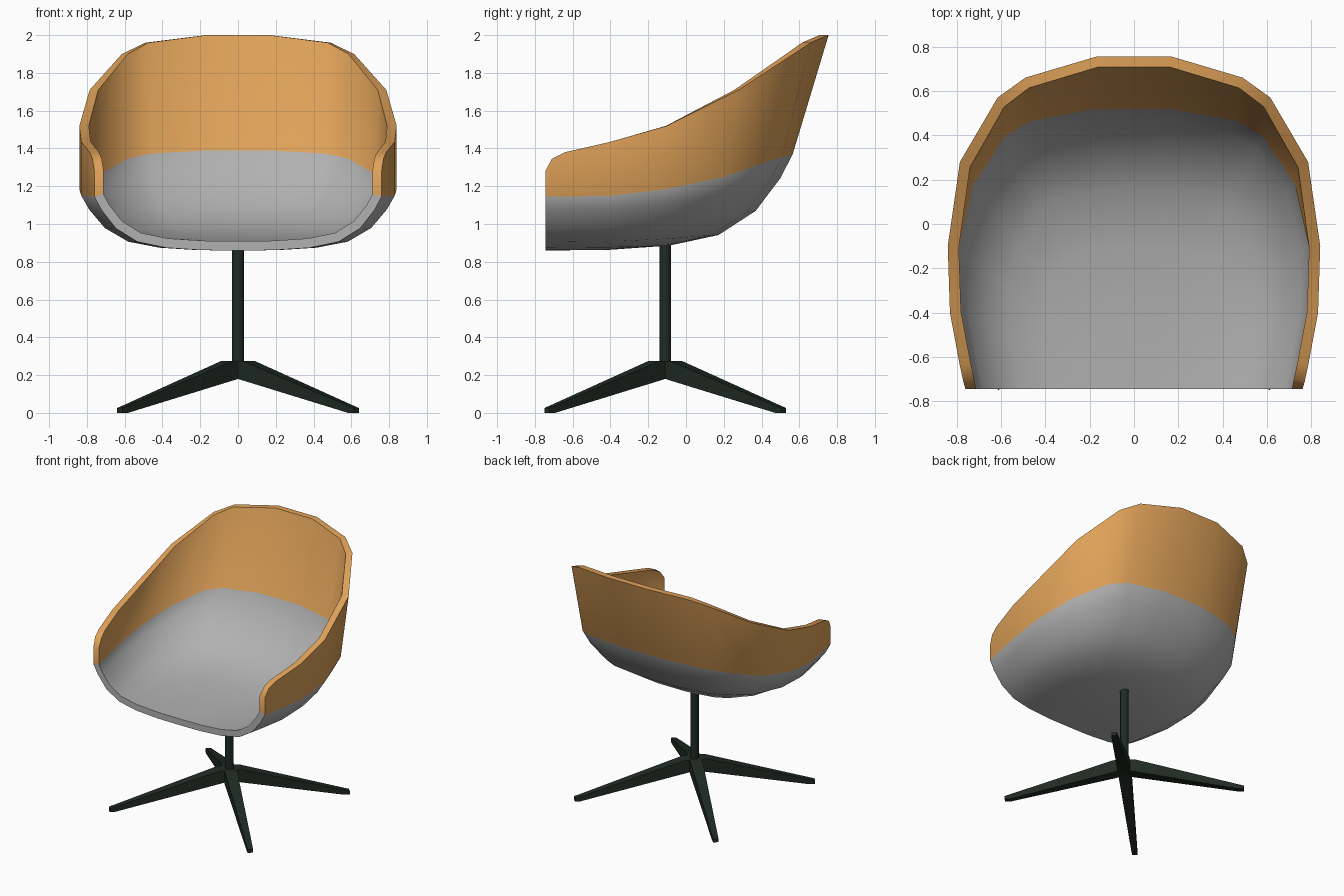
import bpy, bmesh, math
from mathutils import Vector

if "Cube" in bpy.data.objects:
    bpy.data.objects.remove(bpy.data.objects["Cube"])


def material(name, rgb):
    m = bpy.data.materials.new(name)
    m.diffuse_color = (*rgb, 1)
    m.use_nodes = True
    m.node_tree.nodes["Principled BSDF"].inputs["Base Color"].default_value = m.diffuse_color
    return m


orange = material("orange_fabric", (0.74, 0.36, 0.10))
grey = material("grey_fabric", (0.44, 0.44, 0.44))
dark = material("dark_green_metal", (0.014, 0.024, 0.017))


def make_object(name, bm, mats):
    me = bpy.data.meshes.new(name)
    bm.to_mesh(me)
    bm.free()
    for m in mats:
        me.materials.append(m)
    ob = bpy.data.objects.new(name, me)
    bpy.context.collection.objects.link(ob)
    bpy.ops.object.select_all(action='DESELECT')
    ob.select_set(True)
    bpy.context.view_layer.objects.active = ob
    return ob


# Tub shell: half outlines of the rim and of the colour seam, front to back
FRONT = -0.745
rim = [(.76, FRONT, 1.28), (.77, -.71, 1.345), (.785, -.64, 1.38), (.83, -.4, 1.435),
       (.84, -.1, 1.52), (.785, .28, 1.71), (.615, .57, 1.90), (.49, .66, 1.96), (.17, .755, 2.0)]
seam = [(.76, FRONT, 1.145), (.77, -.71, 1.145), (.785, -.64, 1.145), (.83, -.4, 1.15),
        (.84, -.1, 1.185), (.77, .2, 1.25), (.615, .43, 1.33), (.48, .51, 1.355), (.18, .565, 1.37)]
# Bowl profile: (outline scale, height fraction below the seam)
bowl = [(.95, .75), (.85, .41), (.7, .16), (.5, .05), (.25, .005)]


def full(half):
    return half + [(-x, y, z) for x, y, z in reversed(half)]


rows = [full(rim), full(seam)]
for s, h in bowl:
    rows.append([(x * s, FRONT + (y - FRONT) * s, .86 + (z - .86) * h) for x, y, z in full(seam)])

bm = bmesh.new()
grid = [[bm.verts.new(p) for p in row] for row in rows]
cols = len(grid[0])
for r in range(len(grid) - 1):
    for c in range(cols - 1):
        f = bm.faces.new((grid[r][c], grid[r + 1][c], grid[r + 1][c + 1], grid[r][c + 1]))
        f.material_index = 0 if r == 0 else 1
tip = bm.verts.new((0, FRONT, .86))
for c in range(cols - 1):
    f = bm.faces.new((grid[-1][c], tip, grid[-1][c + 1]))
    f.material_index = 1
count = len(bm.verts)
shell = make_object("seat_shell", bm, [orange, grey])
sol = shell.modifiers.new("thickness", 'SOLIDIFY')
sol.thickness = 0.05
sol.offset = -1
sol.use_even_offset = True
bpy.ops.object.modifier_apply(modifier=sol.name)

# Level the inner rim with the outer rim and keep the front edge flat
v = shell.data.vertices
for c in range(cols):
    v[count + c].co.z = v[c].co.z
for r in range(len(rows)):
    for c in (0, cols - 1):
        v[count + r * cols + c].co.y = FRONT
v[count * 2 - 1].co.y = FRONT
bpy.ops.object.shade_smooth_by_angle(angle=math.radians(42))

# Central post
CY = -0.11
bm = bmesh.new()
bmesh.ops.create_cone(bm, cap_ends=True, segments=16, radius1=.031, radius2=.031, depth=.67)
bmesh.ops.translate(bm, verts=bm.verts, vec=(0, CY, .565))
make_object("post", bm, [dark])
bpy.ops.object.shade_smooth_by_angle(angle=math.radians(40))

# Four tapered diagonal legs: (distance, half width, bottom, top)
sections = [(0, .045, .19, .275), (.08, .045, .172, .275), (.845, .021, 0, .038), (.885, .02, 0, .026)]
for i, name in enumerate(("back_right_leg", "back_left_leg", "front_left_leg", "front_right_leg")):
    a = math.radians(45 + 90 * i)
    d, n = Vector((math.cos(a), math.sin(a), 0)), Vector((-math.sin(a), math.cos(a), 0))
    bm = bmesh.new()
    rings = []
    for r, w, lo, hi in sections:
        base = Vector((0, CY, 0)) + d * r
        rings.append([bm.verts.new(base + n * k * w + Vector((0, 0, z)))
                      for k, z in ((-1, lo), (1, lo), (1, hi), (-1, hi))])
    for p, q in zip(rings, rings[1:]):
        for k in range(4):
            bm.faces.new((p[k], p[(k + 1) % 4], q[(k + 1) % 4], q[k]))
    bm.faces.new(rings[0])
    bm.faces.new(rings[-1])
    bmesh.ops.recalc_face_normals(bm, faces=bm.faces)
    make_object(name, bm, [dark])
